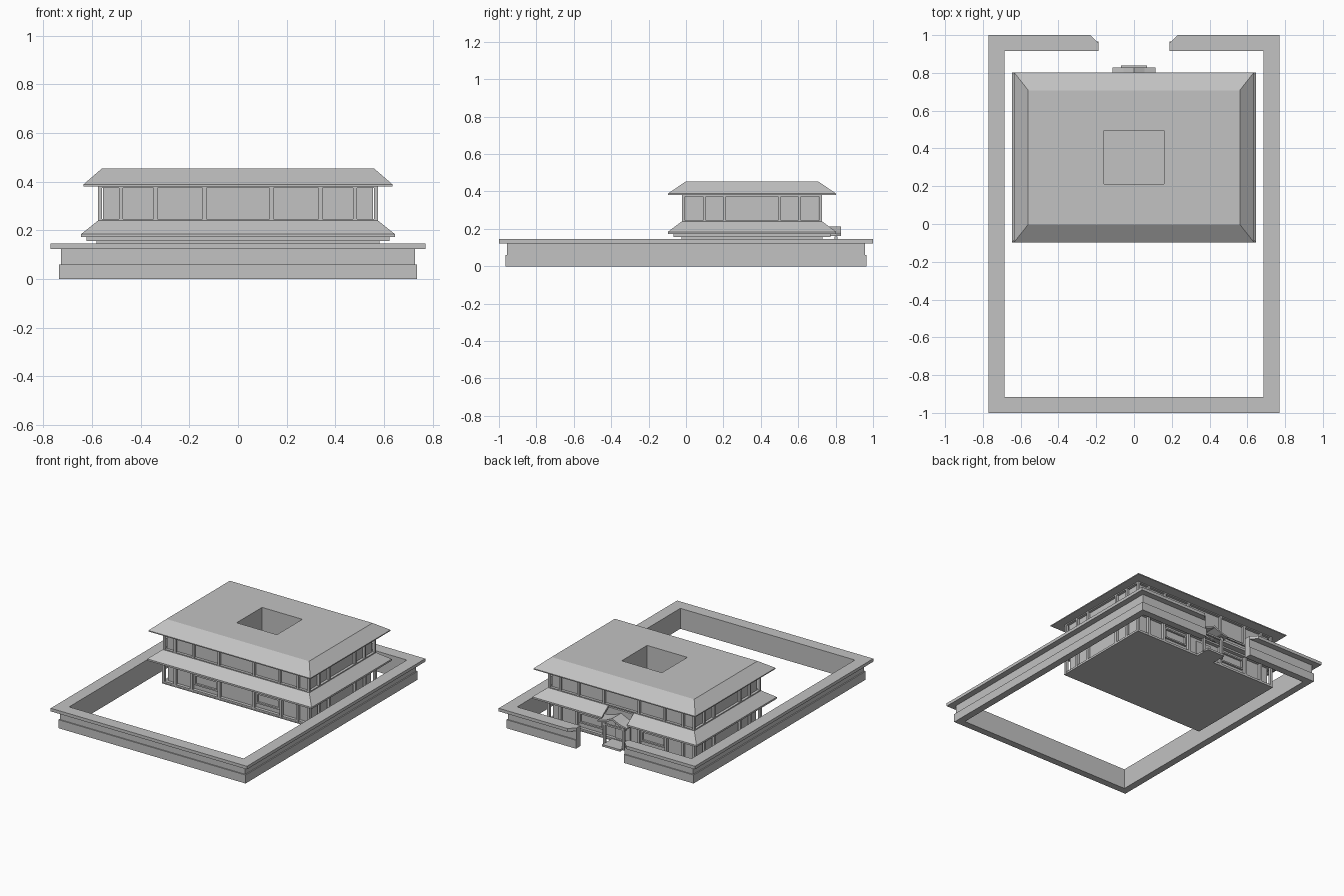
import bpy, bmesh

if "Cube" in bpy.data.objects:
    bpy.data.objects.remove(bpy.data.objects["Cube"])

YC = 0.353  # centre of the house in y

grey = bpy.data.materials.new("plain_grey")
grey.diffuse_color = (0.54, 0.54, 0.54, 1)
grey.use_nodes = True
grey.node_tree.nodes["Principled BSDF"].inputs["Base Color"].default_value = grey.diffuse_color


def finish(name, bm):
    bmesh.ops.recalc_face_normals(bm, faces=bm.faces)
    me = bpy.data.meshes.new(name)
    bm.to_mesh(me)
    bm.free()
    me.materials.append(grey)
    ob = bpy.data.objects.new(name, me)
    bpy.context.collection.objects.link(ob)
    return ob


def ring(name, profile, yc=YC, gaps=None, caps=None):
    """Sweep a closed profile of (half x, half y, z) round a rectangle;
    gaps gives the half width of an opening in the back for each point."""
    bm = bmesh.new()
    path = [(1, 1), (1, -1), (-1, -1), (-1, 1)]
    rows = [[bm.verts.new((sx * hx, yc + sy * hy, z)) for hx, hy, z in profile]
            for sx, sy in path]
    if gaps:
        ends = [[bm.verts.new((s * g, yc + p[1], p[2])) for p, g in zip(profile, gaps)]
                for s in (1, -1)]
        rows = [ends[0]] + rows + [ends[1]]
    n = len(profile)
    for i in range(len(rows) - (1 if gaps else 0)):
        a, b = rows[i], rows[(i + 1) % len(rows)]
        for j in range(n):
            k = (j + 1) % n
            bm.faces.new((a[j], a[k], b[k], b[j]))
    if gaps:
        for e in ends:
            for c in caps or [range(n)]:
                bm.faces.new([e[j] for j in c])
    return finish(name, bm)


def boxes(name, items):
    """One object from (x0, x1, y0, y1, z0, z1) boxes."""
    bm = bmesh.new()
    for x0, x1, y0, y1, z0, z1 in items:
        vs = bmesh.ops.create_cube(bm, size=1)["verts"]
        for v in vs:
            v.co = (x1 if v.co.x > 0 else x0, y1 if v.co.y > 0 else y0,
                    z1 if v.co.z > 0 else z0)
    return finish(name, bm)


def extrude_y(name, pts, y0, y1):
    bm = bmesh.new()
    a = [bm.verts.new((x, y0, z)) for x, z in pts]
    b = [bm.verts.new((x, y1, z)) for x, z in pts]
    bm.faces.new(a)
    bm.faces.new(b)
    for i in range(len(pts)):
        k = (i + 1) % len(pts)
        bm.faces.new((a[i], a[k], b[k], b[i]))
    return finish(name, bm)


# Perimeter wall with plinth and wide coping, open at the back
prof = [(0, 0), (.05, 0), (.05, .06), (.042, .06), (.042, .123),
        (.085, .123), (.085, .145), (.042, .145), (0, .145)]
ring("perimeter_wall", [(.685 + d, .915 + d, z) for d, z in prof], yc=0,
     gaps=[.23 if d > .06 else .188 for d, z in prof],
     caps=[(0, 1, 2, 3, 4, 7, 8), (4, 5, 6, 7)])

# Floor slab
boxes("floor_slab", [(-.58, .58, YC - .378, YC + .378, 0, .006)])

# Storey walls, hollow round the courtyard
HX, HY = .158, .1425


def wall(name, hx, hy, z0, z1):
    ring(name, [(HX, HY, z0), (hx, hy, z0), (hx, hy, z1), (HX, HY, z1)])


wall("lower_walls", .552, .352, .006, .172)
wall("upper_walls", .555, .355, .172, .386)

# Upper roof with courtyard opening
ring("upper_roof", [(HX, HY, .381), (.635, .45, .381), (.635, .45, .388),
                    (.56, .355, .453), (HX, HY, .453)])

# Skirt roof between the storeys, broken at the back gate
ring("skirt_roof", [(.55, .35, .222), (.575, .375, .222), (.645, .45, .172),
                    (.645, .45, .184), (.575, .375, .24), (.55, .35, .24)],
     gaps=[.1] * 6)
ring("eave_beam", [(.55, .35, .157), (.622, .42, .157), (.622, .42, .174), (.55, .35, .174)],
     gaps=[.1] * 4)
ring("wall_plate", [(.55, .35, .145), (.58, .378, .145), (.58, .378, .158), (.55, .35, .158)])
ring("skirt_backing", [(.55, .35, .174), (.575, .375, .174), (.575, .375, .23), (.55, .35, .23)])


# Timber framing: posts on all four sides plus rails
def framing(name, xs, ys, hx, hy, z0, z1, w, depth):
    items = []
    for s in (1, -1):
        for x in [m * v for v in xs for m in (1, -1)]:
            y = sorted((YC + s * hy, YC + s * (hy - depth)))
            items.append((x - w, x + w, y[0], y[1], z0, z1))
        for y in [m * v for v in ys for m in (1, -1)]:
            x = sorted((s * hx, s * (hx - depth)))
            items.append((x[0], x[1], YC + y - w, YC + y + w, z0, z1))
    boxes(name, items)


framing("upper_posts", [.567, .481, .338, .137], [.367, .255, .146], .575, .375, .238, .382, .008, .016)
framing("lower_posts", [.57, .48, .35, .135], [.367, .255, .146], .578, .376, .006, .15, .009, .018)


def rail(name, hx, hy, z0, z1, t=.02):
    ring(name, [(hx - t, hy - t, z0), (hx, hy, z0), (hx, hy, z1), (hx - t, hy - t, z1)])


rail("upper_top_rail", .574, .374, .374, .382)
rail("upper_bottom_rail", .574, .374, .238, .246)
rail("lower_sill_rail", .576, .375, .006, .018, .024)

# Lower window frames on front and back
items = []
for s in (1, -1):
    y0, y1 = sorted((YC + s * .35, YC + s * .366))
    for m in (1, -1):
        c = m * .243
        items += [(c - .092, c + .092, y0, y1, .05, .06),
                  (c - .092, c + .092, y0, y1, .115, .125),
                  (c - .092, c - .082, y0, y1, .06, .115),
                  (c + .082, c + .092, y0, y1, .06, .115)]
boxes("lower_window_frames", items)

# Back gate: posts, lintel, door, step and small gabled canopy
yb = YC + .378
boxes("gate_frame", [(m * .075 - .008, m * .075 + .008, .795, .811, 0, .16) for m in (1, -1)]
      + [(-.09, .09, .796, .81, .138, .15)])
boxes("gate_door", [(-.06, .06, YC + .35, YC + .36, .006, .125)])
boxes("gate_step", [(-.07, .07, yb, .84, 0, .014)])
extrude_y("gate_canopy", [(-.113, .162), (-.113, .172), (-.055, .186), (0, .212),
                          (.055, .186), (.113, .172), (.113, .162), (.055, .172),
                          (0, .198), (-.055, .172)], YC + .37, .828)
